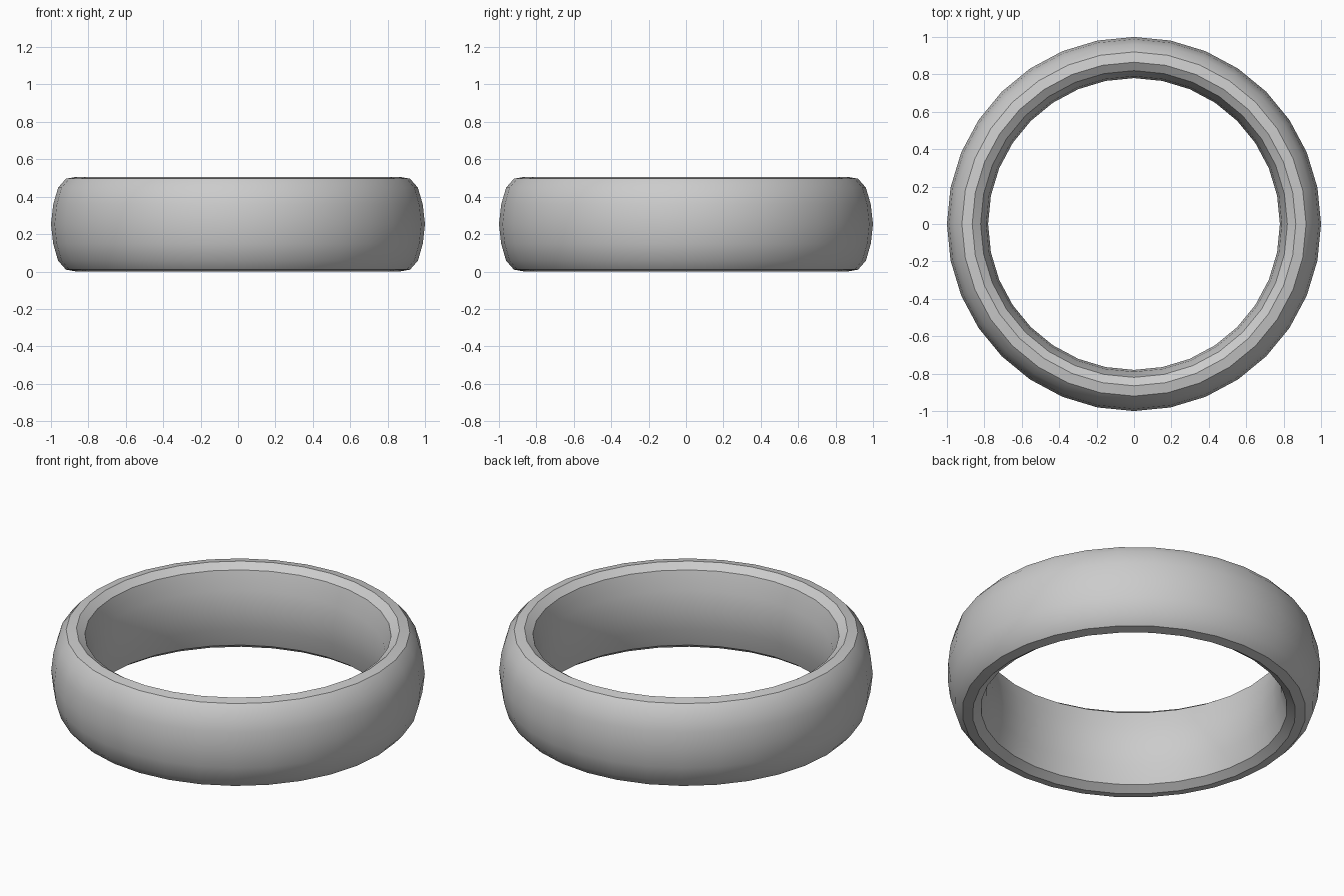
import bpy, bmesh, math

if "Cube" in bpy.data.objects:
    bpy.data.objects.remove(bpy.data.objects["Cube"])

SEGMENTS = 32
MID = 0.253

# Upper half of the band's cross-section: radius, height above the middle
half = [(1.0, 0.0), (0.988, 0.105), (0.962, 0.195), (0.92, 0.243),
        (0.865, 0.253), (0.82, 0.222), (0.79, 0.115), (0.78, 0.0)]
profile = half + [(r, -z) for r, z in reversed(half[1:-1])]

# Ring band: lathe the closed cross-section around z
bm = bmesh.new()
rings = []
for i in range(SEGMENTS):
    a = 2 * math.pi * i / SEGMENTS
    rings.append([bm.verts.new((r * math.cos(a), r * math.sin(a), MID + z))
                  for r, z in profile])
n = len(profile)
for i in range(SEGMENTS):
    here, there = rings[i], rings[(i + 1) % SEGMENTS]
    for j in range(n):
        k = (j + 1) % n
        bm.faces.new((here[j], there[j], there[k], here[k]))
bmesh.ops.recalc_face_normals(bm, faces=bm.faces)

mesh = bpy.data.meshes.new("ring_band")
bm.to_mesh(mesh)
bm.free()
band = bpy.data.objects.new("ring_band", mesh)
bpy.context.collection.objects.link(band)
bpy.context.view_layer.objects.active = band
band.select_set(True)
bpy.ops.object.shade_smooth_by_angle(angle=math.radians(30))
